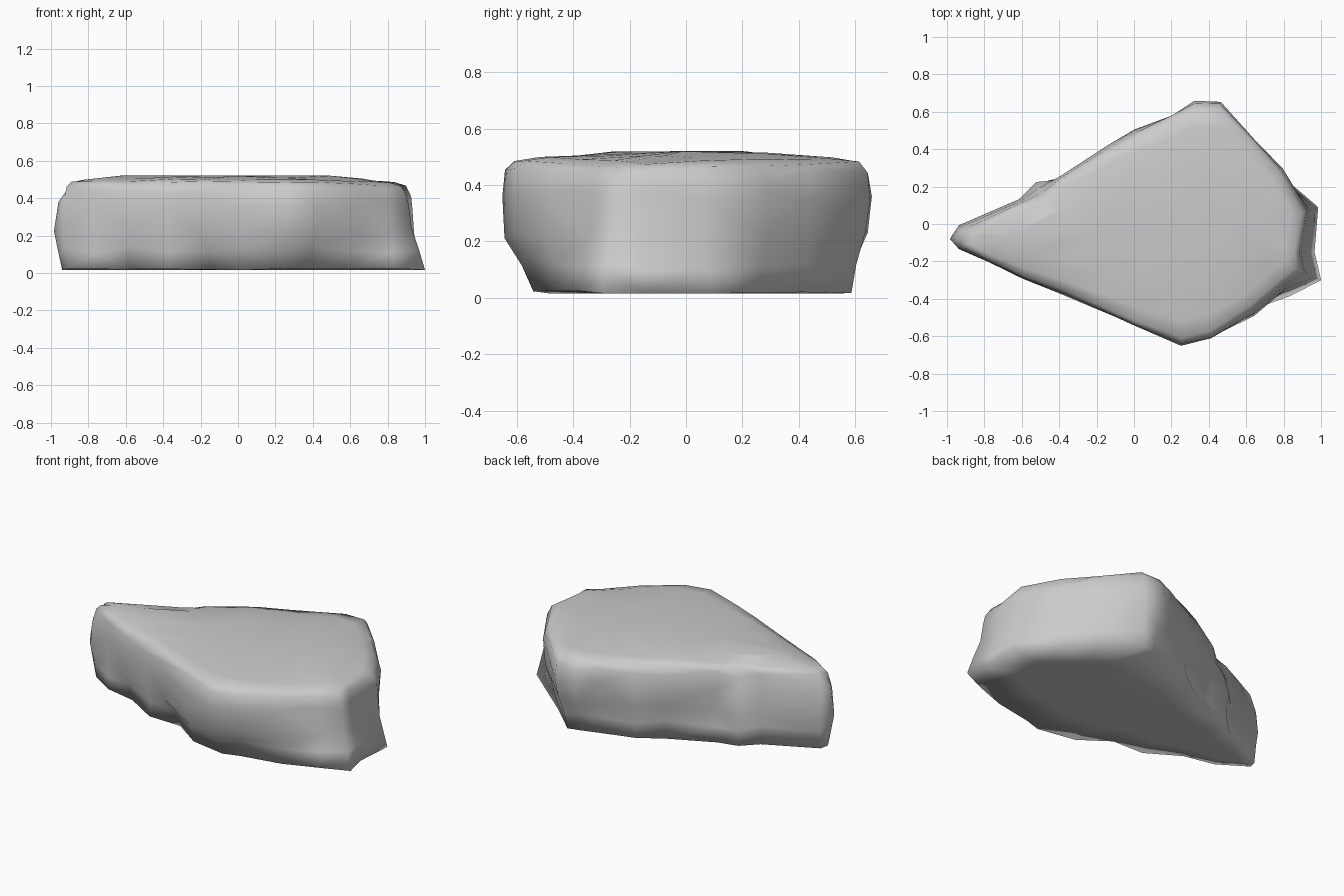
import bpy, bmesh, random
from mathutils import Vector

if "Cube" in bpy.data.objects:
    bpy.data.objects.remove(bpy.data.objects["Cube"])

random.seed(4)

# widest outline seen from above: x, y, inset of the foot, inset of the top edge
OUTLINE = [
    (-1.0, -.08, .06, .10), (-.94, 0, .03, .05), (-.62, .14, .01, .03),
    (-.53, .235, .02, .09), (-.40, .265, .02, .02), (-.15, .425, .05, .02),
    (0, .51, .03, .02), (.2, .598, .06, .02), (.32, .667, .09, .02),
    (.47, .662, .09, .02), (.65, .455, .06, .01), (.80, .30, .04, .01),
    (.985, .09, .0, .07), (.965, -.15, .0, .09), (1.0, -.3, .0, .12),
    (.85, -.4, .02, .10), (.65, -.505, .05, .05), (.42, -.63, .13, .03),
    (.25, -.66, .12, .02), (0, -.562, .08, .02), (-.2, -.472, .12, .02),
    (-.38, -.39, .03, .02), (-.6, -.305, .07, .02), (-.78, -.218, .02, .02),
    (-.94, -.14, .04, .03)]
# height, share of foot inset, share of top inset (and on the right end),
# pull towards the spine, depth of random dents
LEVELS = [(.015, 1, 0, 0, .5, 0), (.02, 1, 0, 0, 0, 0),
          (.12, .6, .05, .3, 0, .025), (.22, .1, .1, .65, 0, .03),
          (.36, 0, .4, .8, 0, .012), (.45, 0, .8, .9, 0, .008),
          (.488, 0, 1, 1, .05, 0), (.503, 0, 1, 1, .2, 0),
          (.515, 0, 1, 1, .55, 0)]


def spine(x):
    """Point on the long axis of the rock nearest to x."""
    sx = max(-.75, min(.5, x * .9))
    return Vector((sx, -.03 + .04 * sx))


bm = bmesh.new()
pts = [Vector(p[:2]) for p in OUTLINE]
n = len(pts)
rings = []
for li, (z, kb, kt, kr, pull, dent) in enumerate(LEVELS):
    ring = []
    for i, (x, y, b, t) in enumerate(OUTLINE):
        d = pts[(i + 1) % n] - pts[i - 1]
        inward = Vector((d.y, -d.x)).normalized()
        p = pts[i] + inward * (b * kb + t * (kr if x > .84 else kt))
        p = p.lerp(spine(x), pull)
        # the top sinks towards both ends, the sides are slightly dented
        h = z - (.025 * abs(p.x) ** 1.5 if z > .4 else 0)
        if dent:
            h += random.uniform(-.02, .02)
            if abs(x) < .9:
                p += inward * random.uniform(0, dent)
        elif li:
            h += random.uniform(-.006, .006)
        ring.append(bm.verts.new((p.x, p.y, h)))
    rings.append(ring)

# skin between the rings, then the two caps
for lo, hi in zip(rings, rings[1:]):
    for i in range(n):
        j = (i + 1) % n
        bm.faces.new((lo[i], lo[j], hi[j], hi[i]))
for ring, z in ((rings[0], .015), (rings[-1], .52)):
    mids = [bm.verts.new((*spine(x), z)) for x in (-.7, -.2, .2, .55)]
    near = [min(mids, key=lambda m: abs(m.co.x - v.co.x)) for v in ring]
    for i in range(n):
        j = (i + 1) % n
        bm.faces.new((ring[i], ring[j], near[i]))
        if near[i] != near[j]:
            bm.faces.new((ring[j], near[j], near[i]))
bmesh.ops.triangulate(bm, faces=bm.faces[:])
bmesh.ops.recalc_face_normals(bm, faces=bm.faces[:])
for f in bm.faces:
    f.smooth = True

mesh = bpy.data.meshes.new("rock")
bm.to_mesh(mesh)
bm.free()
rock = bpy.data.objects.new("rock", mesh)
bpy.context.collection.objects.link(rock)
